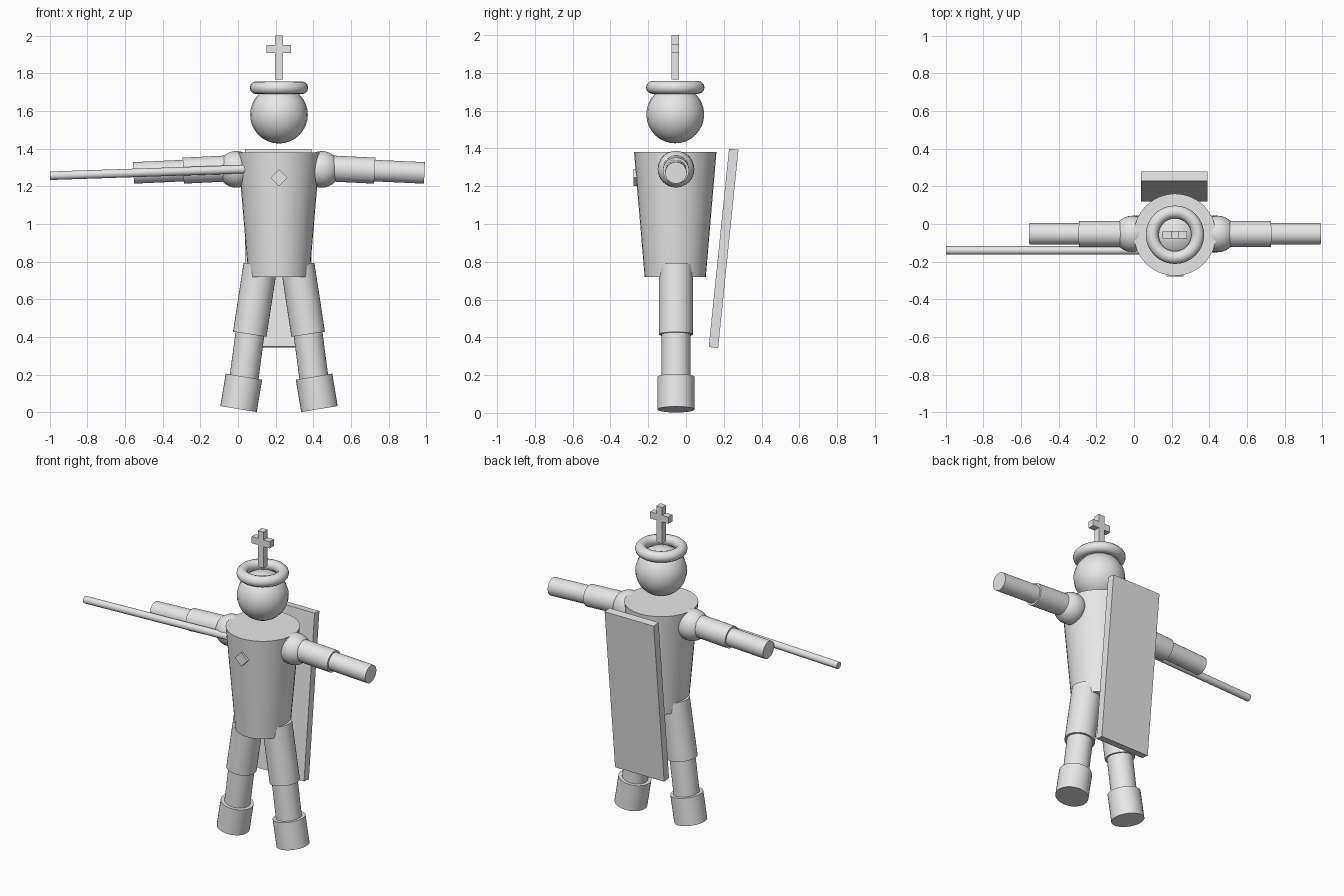
import bpy, math
from mathutils import Vector

if "Cube" in bpy.data.objects:
    bpy.data.objects.remove(bpy.data.objects["Cube"])

CX, CY = 0.2175, -0.057          # axis of the figure
grey = bpy.data.materials.new("light_grey")
grey.diffuse_color = (0.8, 0.8, 0.8, 1)
grey.use_nodes = True
grey.node_tree.nodes["Principled BSDF"].inputs["Base Color"].default_value = grey.diffuse_color


def finish(name, smooth=True):
    ob = bpy.context.object
    ob.name = name
    ob.data.materials.append(grey)
    if smooth:
        bpy.ops.object.shade_smooth_by_angle(angle=math.radians(40))
    return ob


def rod(name, a, b, r, verts=32):
    """Cylinder between two points."""
    a, b = Vector(a), Vector(b)
    d = b - a
    bpy.ops.mesh.primitive_cylinder_add(
        vertices=verts, radius=r, depth=d.length, location=(a + b) / 2,
        rotation=d.to_track_quat('Z', 'Y').to_euler())
    return finish(name)


def box(name, loc, size, rot=(0, 0, 0)):
    bpy.ops.mesh.primitive_cube_add(size=1, location=loc, rotation=rot)
    bpy.context.object.scale = size
    return finish(name, False)


def ball(name, loc, r, seg, rings):
    bpy.ops.mesh.primitive_uv_sphere_add(segments=seg, ring_count=rings,
                                         radius=r, location=loc)
    return finish(name)


# Torso: cone wider at the shoulders
bpy.ops.mesh.primitive_cone_add(vertices=32, radius1=0.162, radius2=0.218,
                                depth=0.66, location=(CX, CY, 1.05))
finish("torso")

# Head and ring crown
ball("head", (CX, CY, 1.58), 0.153, 20, 16)
bpy.ops.mesh.primitive_torus_add(major_segments=32, minor_segments=12,
                                 major_radius=0.121, minor_radius=0.034,
                                 location=(CX, CY, 1.723))
finish("crown_ring")

# Cross above the crown
box("cross_upright", (CX, CY, 1.883), (0.042, 0.042, 0.234))
box("cross_bar", (CX, CY, 1.928), (0.13, 0.042, 0.043))

# Arms and legs, mirrored about the figure's axis
for side, s in (("left", 1), ("right", -1)):
    def at(dx, z):
        return (CX + s * dx, CY + 0.004, z)
    ball(side + "_shoulder", at(0.227, 1.29), 0.097, 24, 16)
    rod(side + "_upper_arm", at(0.227, 1.297), at(0.508, 1.283), 0.069)
    rod(side + "_forearm", at(0.45, 1.286), at(0.772, 1.271), 0.057)
    rod(side + "_thigh", at(0.099, 0.78), at(0.155, 0.415), 0.09)
    rod(side + "_shin", at(0.150, 0.45), at(0.187, 0.17), 0.077)
    rod(side + "_boot", at(0.186, 0.19), at(0.2145, 0.018), 0.098)

# Diamond emblem on the chest
box("chest_emblem", (CX, -0.262, 1.246), (0.064, 0.032, 0.064),
    (0, math.radians(45), 0))

# Stiff cape leaning out at the top
box("cape", (0.2135, 0.199, 0.871), (0.352, 0.05, 1.055), (-0.102, 0, 0))

# Long staff held out to the side
rod("staff", (-0.998, -0.14, 1.256), (0.04, -0.14, 1.291), 0.0225, 16)
